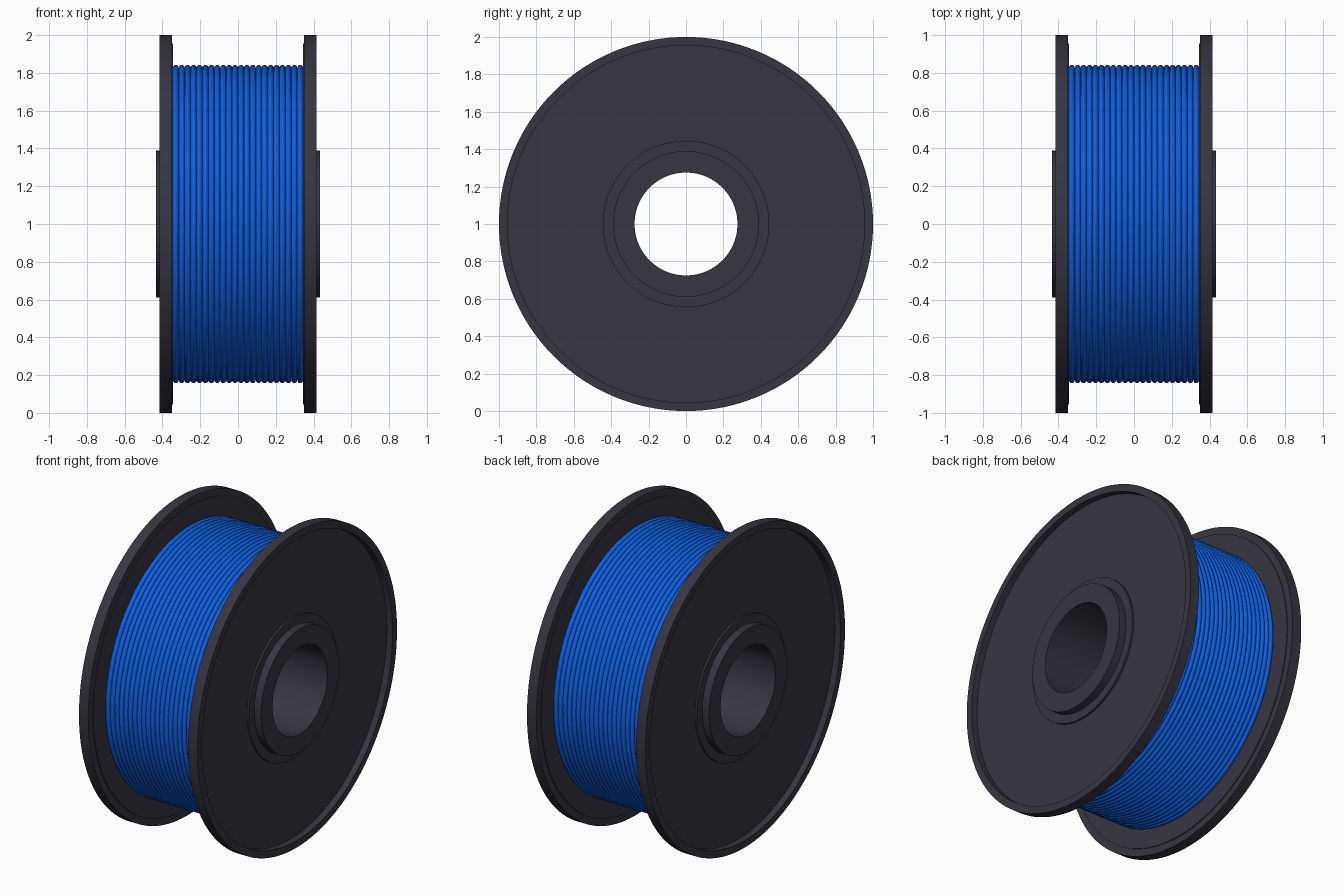
import bpy, bmesh, math

cube = bpy.data.objects.get("Cube")
if cube:
    bpy.data.objects.remove(cube, do_unlink=True)

SEGMENTS = 128
AXIS_HEIGHT = 1.0


def make_material(name, rgb, roughness):
    mat = bpy.data.materials.new(name)
    mat.use_nodes = True
    mat.diffuse_color = (*rgb, 1)
    shader = mat.node_tree.nodes["Principled BSDF"]
    shader.inputs["Base Color"].default_value = (*rgb, 1)
    shader.inputs["Roughness"].default_value = roughness
    return mat


def lathe(name, profile, mat, angle):
    """Revolve a closed (x, radius) profile around the spool axis."""
    bm = bmesh.new()
    rings = []
    for i in range(SEGMENTS):
        a = 2 * math.pi * i / SEGMENTS
        rings.append([bm.verts.new((x, r * math.cos(a), r * math.sin(a)))
                      for x, r in profile])
    n = len(profile)
    for i, ring in enumerate(rings):
        following = rings[(i + 1) % SEGMENTS]
        for j in range(n):
            k = (j + 1) % n
            bm.faces.new((ring[j], ring[k], following[k], following[j]))
    bmesh.ops.recalc_face_normals(bm, faces=bm.faces)
    mesh = bpy.data.meshes.new(name)
    bm.to_mesh(mesh)
    bm.free()
    mesh.materials.append(mat)
    obj = bpy.data.objects.new(name, mesh)
    bpy.context.collection.objects.link(obj)
    obj.location.z = AXIS_HEIGHT
    bpy.ops.object.select_all(action="DESELECT")
    obj.select_set(True)
    bpy.context.view_layer.objects.active = obj
    bpy.ops.object.shade_smooth_by_angle(angle=math.radians(angle))
    return obj


charcoal = make_material("charcoal plastic", (0.038, 0.036, 0.052), 0.5)
blue = make_material("blue filament", (0.004, 0.115, 0.75), 0.4)

# Spool: one side of the section, from the bore out over the hub and rim to the drum
half = [
    (0.435, 0.275), (0.435, 0.39),                   # hub boss
    (0.387, 0.39), (0.387, 0.445), (0.375, 0.445),   # low collar
    (0.375, 0.955), (0.415, 0.955),                  # recessed outer face
    (0.415, 1.0), (0.35, 1.0),                       # rim
    (0.35, 0.955), (0.345, 0.955),                   # step on the inner face
    (0.345, 0.445),                                  # drum
]
lathe("spool", half + [(-x, r) for x, r in reversed(half)], charcoal, 30)

# Filament: a row of touching rounded turns over a solid pack
TURNS, ARC_STEPS = 22, 10
HALF_WIDTH, OUTER = 0.345, 0.842
wire = HALF_WIDTH / TURNS
winding = [(-HALF_WIDTH, 0.45)]
for t in range(TURNS):
    centre = -HALF_WIDTH + wire * (2 * t + 1)
    for s in range(ARC_STEPS + (t == TURNS - 1)):
        a = math.pi * s / ARC_STEPS
        winding.append((centre - wire * math.cos(a),
                        OUTER - wire + wire * math.sin(a)))
winding.append((HALF_WIDTH, 0.45))
lathe("filament_winding", winding, blue, 40)
